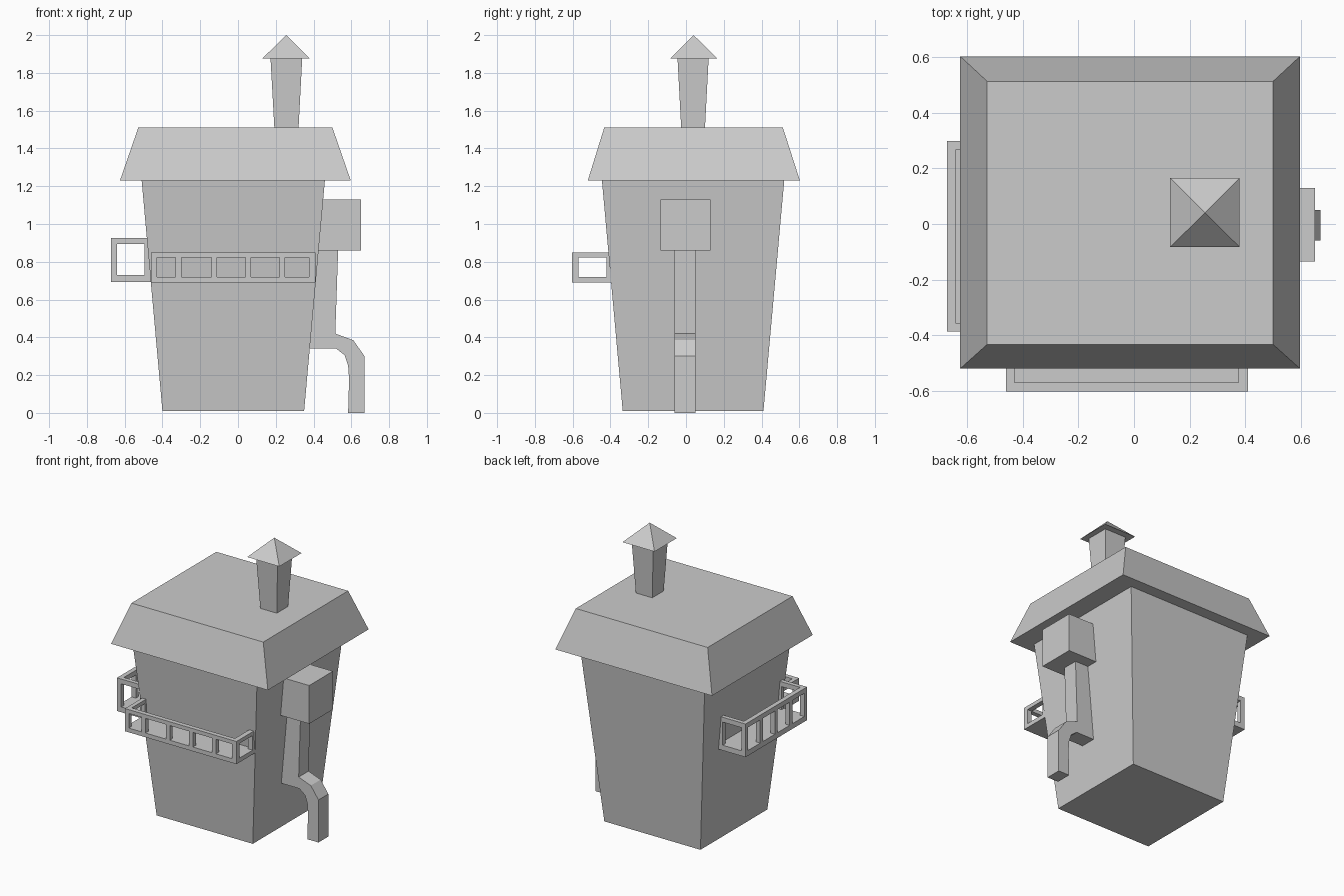
import bpy

if "Cube" in bpy.data.objects:
    bpy.data.objects.remove(bpy.data.objects["Cube"])


def add_mesh(name, verts, faces):
    mesh = bpy.data.meshes.new(name)
    mesh.from_pydata(verts, [], faces)
    mesh.update()
    obj = bpy.data.objects.new(name, mesh)
    bpy.context.collection.objects.link(obj)
    return obj


BOX_FACES = [(3, 2, 1, 0), (4, 5, 6, 7)] + [
    (i, (i + 1) % 4, (i + 1) % 4 + 4, i + 4) for i in range(4)]


def rect(x0, x1, y0, y1, z):
    return [(x0, y0, z), (x1, y0, z), (x1, y1, z), (x0, y1, z)]


def frustum(name, bottom, top):
    return add_mesh(name, rect(*bottom) + rect(*top), BOX_FACES)


def box_group(name, boxes, place):
    """Join boxes (u0, u1, v0, v1, z0, z1); place maps (u, v, z) to world."""
    verts, faces = [], []
    for u0, u1, v0, v1, z0, z1 in boxes:
        n = len(verts)
        verts += [place(*p) for p in rect(u0, u1, v0, v1, z0) + rect(u0, u1, v0, v1, z1)]
        faces += [tuple(i + n for i in f) for f in BOX_FACES]
    return add_mesh(name, verts, faces)


def balcony(name, posts, outer, inner, wall, z, place):
    """Railing with floor: u runs along the wall, v is the distance out from it.
    posts: (start, end) along u; inner: v where the end openings start."""
    z0, z1, z2, z3 = z
    t = 0.033
    u0, u1 = posts[0][0], posts[-1][1]
    boxes = [(u0, u1, wall, outer, z0, z1),            # floor
             (u0, u1, outer - t, outer, z2, z3)]       # outer rail
    boxes += [(a, b, outer - t, outer, z1, z2) for a, b in posts]
    for a, b in (posts[0], posts[-1]):                 # side rails and wall posts
        boxes += [(a, b, wall, outer - t, z2, z3),
                  (a, b, wall, inner, z1, z2)]
    return box_group(name, boxes, place)


# Tapered house and overhanging roof
frustum("house_body", (-0.40, 0.35, -0.335, 0.41, 0.01), (-0.51, 0.46, -0.445, 0.52, 1.23))
frustum("roof", (-0.625, 0.597, -0.52, 0.603, 1.23), (-0.528, 0.50, -0.433, 0.513, 1.51))

# Chimney with pyramid cap
frustum("chimney", (0.193, 0.32, -0.025, 0.10, 1.50), (0.172, 0.34, -0.045, 0.12, 1.88))
add_mesh("chimney_cap", rect(0.13, 0.38, -0.083, 0.165, 1.877) + [(0.255, 0.04, 2.0)],
         [(3, 2, 1, 0)] + [(i, (i + 1) % 4, 4) for i in range(4)])

# Box on the right wall
frustum("pipe_box", (0.40, 0.65, -0.135, 0.13, 0.86), (0.40, 0.65, -0.135, 0.13, 1.13))

# Bent drain pipe: side profile extruded across y
profile = [(0.36, 0.34), (0.52, 0.34), (0.565, 0.305), (0.583, 0.25), (0.588, 0.18),
           (0.583, 0.0), (0.67, 0.0), (0.67, 0.30), (0.61, 0.385), (0.515, 0.42),
           (0.53, 0.86), (0.41, 0.86)]
n = len(profile)
add_mesh("drain_pipe",
         [(x, -0.06, z) for x, z in profile] + [(x, 0.05, z) for x, z in profile],
         [tuple(range(n)), tuple(range(2 * n - 1, n - 1, -1))] +
         [(i, i + n, (i + 1) % n + n, (i + 1) % n) for i in range(n)])

# Front balcony (v points to -y, so u is reversed to keep faces outward)
front_posts = [(-0.41, -0.375), (-0.25, -0.22), (-0.07, -0.04),
               (0.11, 0.14), (0.30, 0.33), (0.43, 0.46)]
balcony("front_balcony", front_posts, 0.603, 0.422, 0.39, (0.69, 0.72, 0.823, 0.85),
        lambda u, v, z: (-u, -v, z))

# Left balcony
step = (0.685 - 0.03) / 4
left_posts = [(-0.387 + i * step, -0.357 + i * step) for i in range(5)]
balcony("left_balcony", left_posts, 0.673, 0.495, 0.455, (0.693, 0.73, 0.893, 0.927),
        lambda u, v, z: (-v, u, z))
